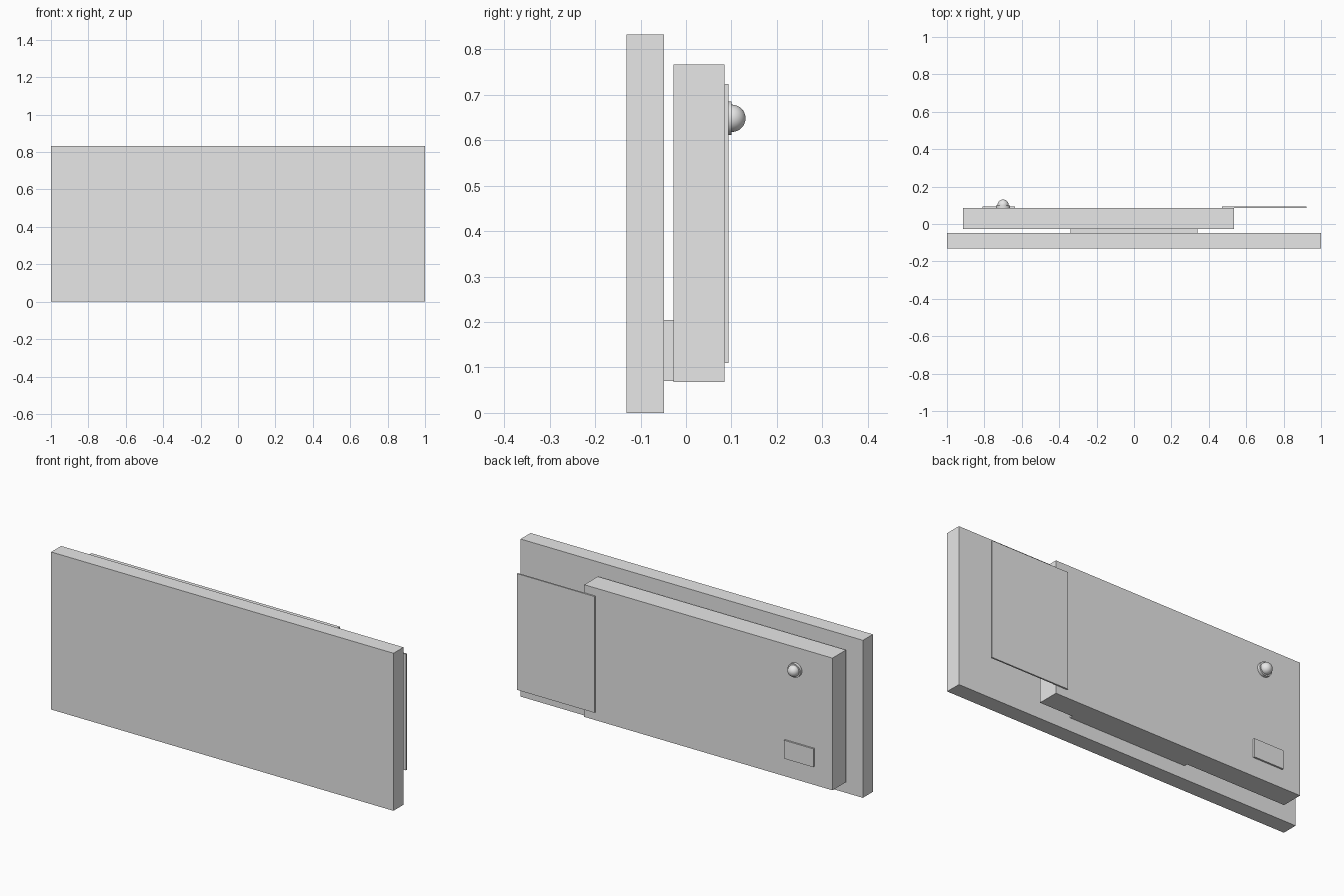
import bpy
import math

if "Cube" in bpy.data.objects:
    bpy.data.objects.remove(bpy.data.objects["Cube"])

grey = bpy.data.materials.new("light_grey")
grey.diffuse_color = (0.8, 0.8, 0.8, 1)
grey.use_nodes = True
grey.node_tree.nodes["Principled BSDF"].inputs["Base Color"].default_value = grey.diffuse_color


def finish(name, smooth=False):
    ob = bpy.context.object
    ob.name = name
    ob.data.materials.append(grey)
    bpy.ops.object.transform_apply(location=False, rotation=True, scale=True)
    if smooth:
        bpy.ops.object.shade_smooth_by_angle(angle=math.radians(30))
    return ob


def box(name, x, y, z):
    """Box given by its (min, max) extents on each axis."""
    bpy.ops.mesh.primitive_cube_add(size=1, location=[sum(r) / 2 for r in (x, y, z)])
    bpy.context.object.scale = [r[1] - r[0] for r in (x, y, z)]
    return finish(name)


# Flat slabs, from front to back
box("front_panel", (-1, 1), (-0.131, -0.048), (0, 0.832))
box("spacer", (-0.34, 0.34), (-0.048, -0.028), (0.07, 0.204))
box("rear_housing", (-0.915, 0.535), (-0.028, 0.085), (0.068, 0.766))
box("side_plate", (0.47, 0.922), (0.085, 0.093), (0.11, 0.724))
box("small_label", (-0.81, -0.637), (0.085, 0.094), (0.165, 0.262))

# Round knob: collar and ball
KX, KZ = -0.70, 0.648
bpy.ops.mesh.primitive_cylinder_add(vertices=32, radius=0.037, depth=0.015,
                                    location=(KX, 0.0925, KZ),
                                    rotation=(math.pi / 2, 0, 0))
finish("knob_collar", True)
bpy.ops.mesh.primitive_uv_sphere_add(segments=32, ring_count=16, radius=0.03,
                                     location=(KX, 0.101, KZ),
                                     rotation=(math.pi / 2, 0, 0))
finish("knob_ball", True)
